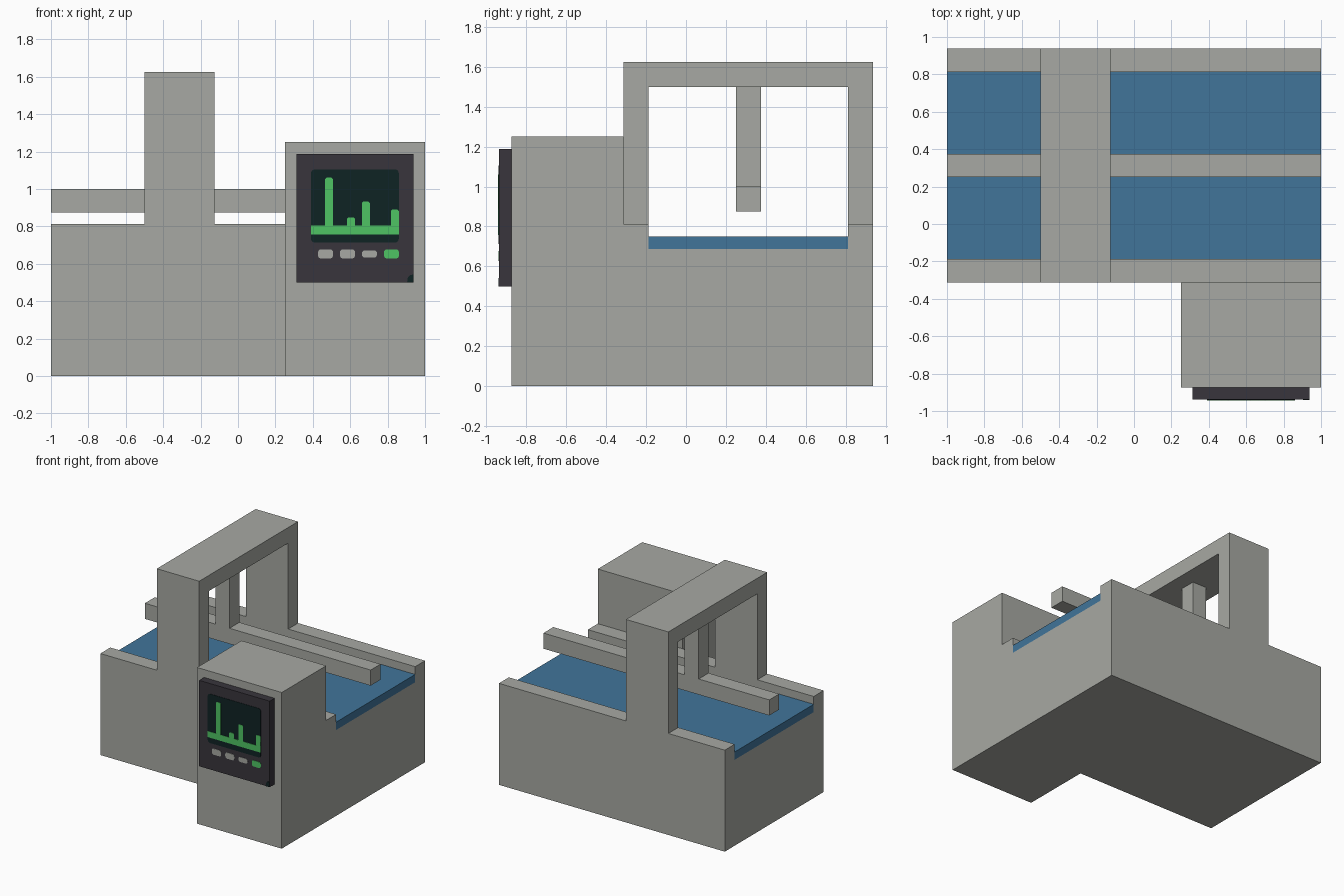
import bpy, bmesh, math
from mathutils import Vector

cube = bpy.data.objects.get("Cube")
if cube:
    bpy.data.objects.remove(cube, do_unlink=True)


def material(name, rgb):
    linear = [((c / 255 + 0.055) / 1.055) ** 2.4 for c in rgb]
    mat = bpy.data.materials.new(name)
    mat.use_nodes = True
    mat.diffuse_color = (*linear, 1)
    mat.node_tree.nodes["Principled BSDF"].inputs["Base Color"].default_value = (*linear, 1)
    return mat


GREY = material("warm grey", (167, 169, 163))
BLUE = material("belt blue", (65, 117, 154))
DARK = material("charcoal", (56, 53, 60))
GLASS = material("dark screen", (15, 35, 36))
GREEN = material("display green", (79, 196, 99))

U = 1 / 16  # grid module for all the main blocks


def prism(name, profile, lo, hi, mat, axis="x"):
    """Extrude a (y, z) profile along x, or an (x, z) profile along y."""
    bm = bmesh.new()
    place = (lambda a, b: (lo, a, b)) if axis == "x" else (lambda a, b: (a, lo, b))
    face = bm.faces.new([bm.verts.new(place(a, b)) for a, b in profile])
    out = bmesh.ops.extrude_face_region(bm, geom=[face])
    move = Vector((hi - lo, 0, 0)) if axis == "x" else Vector((0, hi - lo, 0))
    verts = [g for g in out["geom"] if isinstance(g, bmesh.types.BMVert)]
    bmesh.ops.translate(bm, verts=verts, vec=move)
    bmesh.ops.recalc_face_normals(bm, faces=bm.faces)
    mesh = bpy.data.meshes.new(name)
    bm.to_mesh(mesh)
    bm.free()
    mesh.materials.append(mat)
    obj = bpy.data.objects.new(name, mesh)
    bpy.context.collection.objects.link(obj)
    return obj


def rect(a0, a1, b0, b1):
    return [(a0, b0), (a1, b0), (a1, b1), (a0, b1)]


def box(name, x, y, z, mat):
    """Block with its limits given in grid modules."""
    return prism(name, rect(y[0] * U, y[1] * U, z[0] * U, z[1] * U), x[0] * U, x[1] * U, mat)


def rounded(a0, a1, b0, b1, r, steps=4):
    """Rectangle outline with rounded corners."""
    centres = [(a1 - r, b1 - r), (a0 + r, b1 - r), (a0 + r, b0 + r), (a1 - r, b0 + r)]
    pts = []
    for k, (ca, cb) in enumerate(centres):
        for i in range(steps + 1):
            t = (k + i / steps) * math.pi / 2
            pts.append((ca + r * math.cos(t), cb + r * math.sin(t)))
    return pts


# Trough-shaped base and raised gantry, both profiles run along x
trough = [(-5, 0), (15, 0), (15, 13), (13, 13), (13, 11), (-3, 11), (-3, 13), (-5, 13)]
arch = [(-5, 13), (-3, 13), (-3, 24), (13, 24), (13, 13), (15, 13), (15, 26), (-5, 26)]
prism("base", [(a * U, b * U) for a, b in trough], -1, 1, GREY)
prism("gantry", [(a * U, b * U) for a, b in arch], -8 * U, -2 * U, GREY)

# Belt, overhead beam with its hanger, and control cabinet
box("belt", (-16, 16), (-3, 13), (11, 12), BLUE)
box("beam", (-16, 16), (4, 6), (14, 16), GREY)
box("beam_hanger", (-6, -4), (4, 6), (16, 24), GREY)
box("control_cabinet", (4, 16), (-14, -5), (0, 20), GREY)
box("display_panel", (5, 15), (-15, -14), (8, 19), DARK)

# Thin plates on the display panel
FRONT = -15 * U


def plate(name, outline, mat, depth=0.003):
    return prism(name, outline, FRONT - depth, FRONT, mat, "y")


LEFT, RIGHT = 0.39, 0.86
plate("screen", rounded(LEFT, RIGHT, 0.713, 1.105, 0.022), GLASS)

# Bar graph drawn as one outline rising from the baseline
graph = [(RIGHT, 0.757), (LEFT, 0.757), (LEFT, 0.805)]
for left, top in ((0.465, 1.06), (0.583, 0.848), (0.663, 0.933), (0.818, 0.89)):
    w, c = 0.042, 0.008
    graph += [(left, 0.805), (left, top - c), (left + c, top),
              (left + w - c, top), (left + w, top - c)]
    if left + w < RIGHT - c:
        graph.append((left + w, 0.805))
plate("bar_graph", graph, GREEN, 0.006)

# Row of buttons
for i in range(4):
    x = 0.428 + i * 0.1175
    trim = 0.005 if i == 2 else 0
    plate(f"button_{i + 1}", rounded(x, x + 0.08, 0.628 + trim, 0.677 - trim, 0.016),
          GREEN if i == 3 else GREY)

# Dark corner patch at the lower right of the panel
plate("corner_patch", [(0.9375, 0.5), (0.9375, 0.543), (0.918, 0.538), (0.908, 0.528),
                       (0.904, 0.5)], GLASS)
